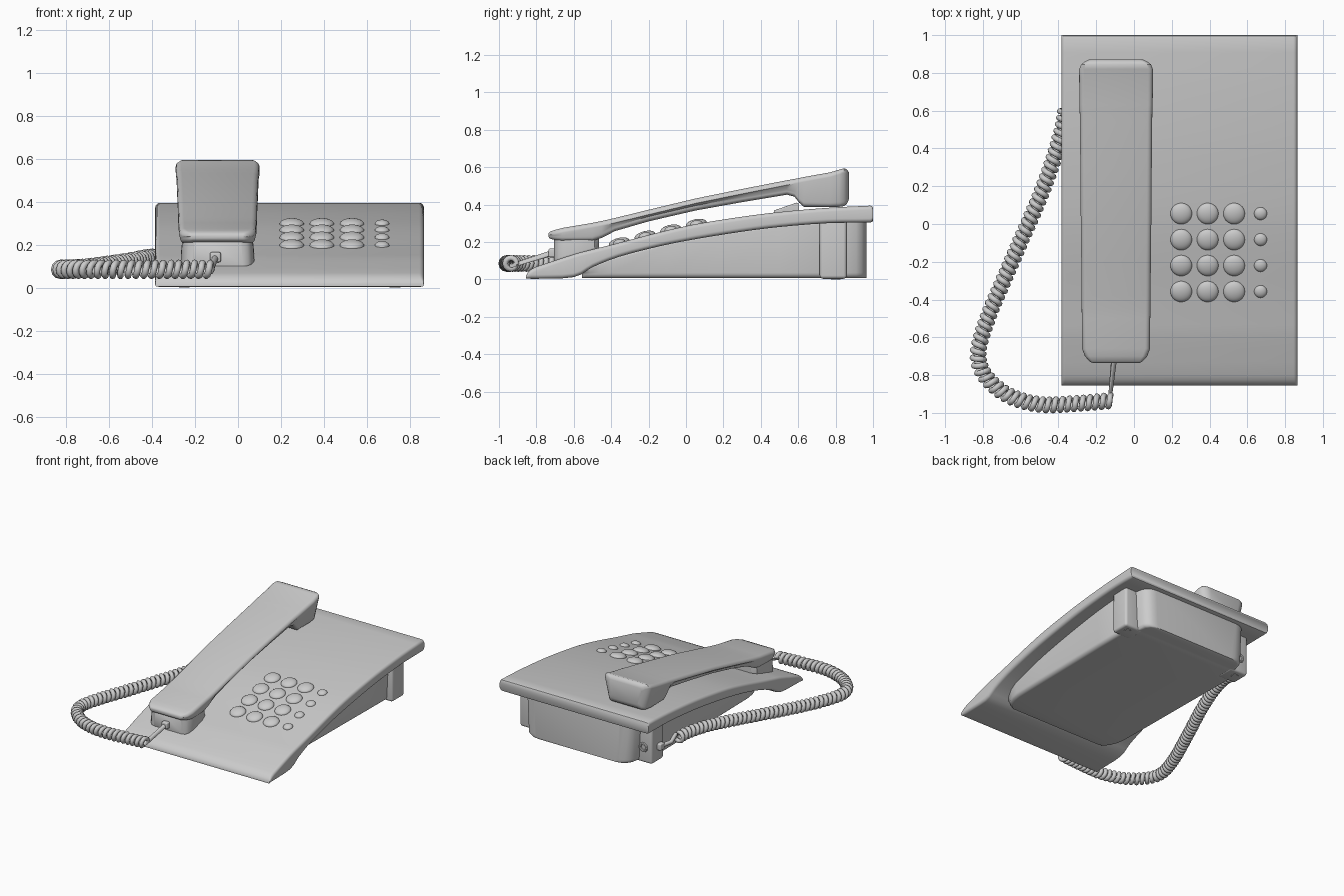
import bpy, bmesh, math
from mathutils import Vector

if "Cube" in bpy.data.objects:
    bpy.data.objects.remove(bpy.data.objects["Cube"])


def finish(bm, name, angle=38):
    bmesh.ops.recalc_face_normals(bm, faces=bm.faces)
    me = bpy.data.meshes.new(name)
    bm.to_mesh(me)
    bm.free()
    ob = bpy.data.objects.new(name, me)
    bpy.context.collection.objects.link(ob)
    smooth(ob, angle)
    return ob


def smooth(ob, angle=38):
    bpy.ops.object.select_all(action='DESELECT')
    ob.select_set(True)
    bpy.context.view_layer.objects.active = ob
    bpy.ops.object.shade_smooth_by_angle(angle=math.radians(angle))


def catmull(pts, n):
    """Smooth curve through tuples of any length."""
    p = [Vector(q) for q in pts]
    p = [p[0] * 2 - p[1]] + p + [p[-1] * 2 - p[-2]]
    out = []
    for i in range(1, len(p) - 2):
        a, b, c, d = p[i - 1:i + 3]
        for k in range(n):
            t = k / n
            out.append(0.5 * (2 * b + (c - a) * t + (2 * a - 5 * b + 4 * c - d) * t * t
                              + (3 * b - a - 3 * c + d) * t ** 3))
    return out + [p[-2]]


def loft(name, cx, stations, radius):
    """Skin rounded trapezoid sections: (y, z_top, z_bottom, half_top, half_bottom)."""
    bm = bmesh.new()
    rings = []
    for y, zt, zb, wt, wb in stations:
        r = min(radius, (zt - zb) * 0.45)
        ring = []
        for sx, z, w, a0 in ((1, zt - r, wt, 0), (-1, zt - r, wt, 90),
                             (-1, zb + r, wb, 180), (1, zb + r, wb, 270)):
            for k in range(6):
                a = math.radians(a0 + 18 * k)
                ring.append(bm.verts.new((cx + sx * (w - r) + r * math.cos(a), y, z + r * math.sin(a))))
        rings.append(ring)
    for a, b in zip(rings, rings[1:]):
        n = len(a)
        for i in range(n):
            bm.faces.new((a[i], a[(i + 1) % n], b[(i + 1) % n], b[i]))
    bm.faces.new(rings[0])
    bm.faces.new(rings[-1])
    return finish(bm, name)


def box(name, lo, hi, bevel):
    bm = bmesh.new()
    bmesh.ops.create_cube(bm, size=1)
    for v in bm.verts:
        v.co = [(l + h) / 2 + c * (h - l) for l, h, c in zip(lo, hi, v.co)]
    bmesh.ops.bevel(bm, geom=bm.edges[:], offset=bevel, segments=4, profile=0.5, affect='EDGES')
    return finish(bm, name)


# curved top plate: y, top z, bottom z
PLATE = [(-.80, .068, .003), (-.60, .134, .012), (-.50, .16, .065), (-.36, .195, .12),
         (-.15, .25, .175), (.05, .295, .215), (.30, .335, .255), (.50, .36, .28),
         (.75, .382, .30), (.985, .394, .304)]


def plate_z(y, col=1):
    for a, b in zip(PLATE, PLATE[1:]):
        if y <= b[0]:
            return a[col] + (b[col] - a[col]) * (y - a[0]) / (b[0] - a[0])
    return PLATE[-1][col]


CX, HX = .24, -.095
rows = ([(-.855, .02, .006), (-.845, .038, .004), (-.825, .056, .003)]
        + [tuple(v) for v in catmull(PLATE, 3)] + [(.996, .390, .308), (1.0, .382, .316)])
loft("top_plate", CX, [(y, t, b, .625, .625) for y, t, b in rows], .022)

# wedge body underneath, narrowing into the rear box
BODY = [(-.555, .41), (-.54, .44), (-.51, .465), (-.46, .485), (-.40, .495), (-.1, .50), (.2, .503),
        (.5, .507), (.80, .51), (.84, .49), (.86, .45), (.91, .44), (.94, .42), (.958, .39), (.965, .35)]
loft("underbody", CX, [(y, plate_z(y, 2) + .025, .006, w + .012, w) for y, w in BODY], .03)

# rear legs with foot pads
for side, s in (("left", -1), ("right", 1)):
    xa, xb = sorted((CX + s * .555, CX + s * .40))
    box(side + "_rear_leg", (xa, .715, .003), (xb, .86, .325), .018)
    bm = bmesh.new()
    bmesh.ops.create_cone(bm, cap_ends=True, segments=20, radius1=.025, radius2=.028, depth=.012)
    bmesh.ops.translate(bm, verts=bm.verts, vec=(CX + s * .49, .80, .006))
    finish(bm, side + "_foot_pad")

# round line socket on the back of the left leg
bpy.ops.mesh.primitive_torus_add(location=(-.245, .86, .12), rotation=(math.pi / 2, 0, 0),
                                 major_radius=.026, minor_radius=.010,
                                 major_segments=24, minor_segments=8)
bpy.context.object.name = "line_socket"
smooth(bpy.context.object)

# domed keys following the slope of the plate
for r in range(4):
    y = .055 - .1375 * r
    slope = math.atan2(plate_z(y + .05) - plate_z(y - .05), .1)
    for c in range(4):
        rad = .057 if c < 3 else .034
        bpy.ops.mesh.primitive_uv_sphere_add(segments=28, ring_count=14, radius=1,
                                             location=(.25 + .14 * c, y, plate_z(y)),
                                             rotation=(slope, 0, 0))
        ob = bpy.context.object
        ob.scale = (rad, rad, .026 if c < 3 else .02)
        ob.name = f"key_{r + 1}_{c + 1}"
        smooth(ob)

# handset: flat lip, slim handle, deep earpiece
HANDSET = [(-.735, .245, .228, .125, .12), (-.728, .255, .218, .14, .135), (-.70, .265, .21, .165, .16),
           (-.66, .275, .205, .18, .175), (-.50, .302, .205, .181, .17), (-.45, .312, .222, .182, .168),
           (-.38, .328, .258, .183, .168), (-.20, .372, .31, .184, .168), (.05, .432, .368, .187, .168),
           (.30, .483, .413, .189, .168), (.54, .530, .453, .191, .168), (.58, .537, .442, .192, .168),
           (.605, .542, .41, .193, .168), (.63, .547, .388, .194, .166), (.77, .572, .386, .195, .164),
           (.82, .587, .388, .195, .160), (.845, .594, .392, .185, .15), (.86, .588, .402, .165, .135),
           (.872, .57, .43, .14, .115)]
loft("handset", HX, HANDSET, .026)

# mouthpiece cup, resting on the sloping plate
CUP = [(-.705, .11), (-.698, .135), (-.68, .152), (-.64, .163), (-.54, .163), (-.49, .152), (-.465, .12)]
loft("mouthpiece", HX, [(y, .245, plate_z(y) - .005, w, w + .008) for y, w in CUP], .012)

# cradle hook in front of the earpiece
loft("cradle_hook", HX, [(.47, .368, .34, .06, .06), (.59, .41, .34, .06, .06),
                         (.605, .405, .34, .06, .06)], .008)
box("handset_plug", (-.130, -.735, .118), (-.080, -.68, .165), .008)
box("base_plug", (-.345, .745, .09), (-.29, .795, .14), .008)

# coiled cord: straight leads at both ends, helix between
PATH = [(-.12, -.935, .085), (-.30, -.95, .085), (-.50, -.955, .085), (-.67, -.905, .085),
        (-.79, -.80, .085), (-.825, -.68, .085), (-.775, -.50, .087), (-.70, -.32, .092),
        (-.60, -.09, .105), (-.50, .14, .12), (-.42, .36, .135), (-.375, .52, .135), (-.36, .62, .125)]
fine = catmull(PATH, 40)
STEP, PITCH, COIL = 12, .0365, .030
pts = [Vector((-.105, -.71, .142)), Vector((-.128, -.93, .075))]
target, run = 0.0, 0.0
for a, b in zip(fine, fine[1:]):
    seg = (b - a).length
    t = (b - a).normalized()
    side = t.cross(Vector((0, 0, 1))).normalized()
    up = side.cross(t)
    while target <= run + seg:
        ang = target / PITCH * math.tau
        pts.append(a + t * (target - run) + COIL * (side * math.cos(ang) + up * math.sin(ang)))
        target += PITCH / STEP
    run += seg
pts += [Vector((-.35, .68, .118)), Vector((-.325, .77, .115))]
cu = bpy.data.curves.new("coiled_cord", 'CURVE')
cu.dimensions = '3D'
cu.bevel_depth = .0155
cu.bevel_resolution = 2
cu.use_fill_caps = True
sp = cu.splines.new('POLY')
sp.points.add(len(pts) - 1)
for q, p in zip(sp.points, pts):
    q.co = (*p, 1)
cord = bpy.data.objects.new("coiled_cord", cu)
bpy.context.collection.objects.link(cord)
bpy.ops.object.select_all(action='DESELECT')
cord.select_set(True)
bpy.context.view_layer.objects.active = cord
bpy.ops.object.convert(target='MESH')
smooth(bpy.context.object, 60)
